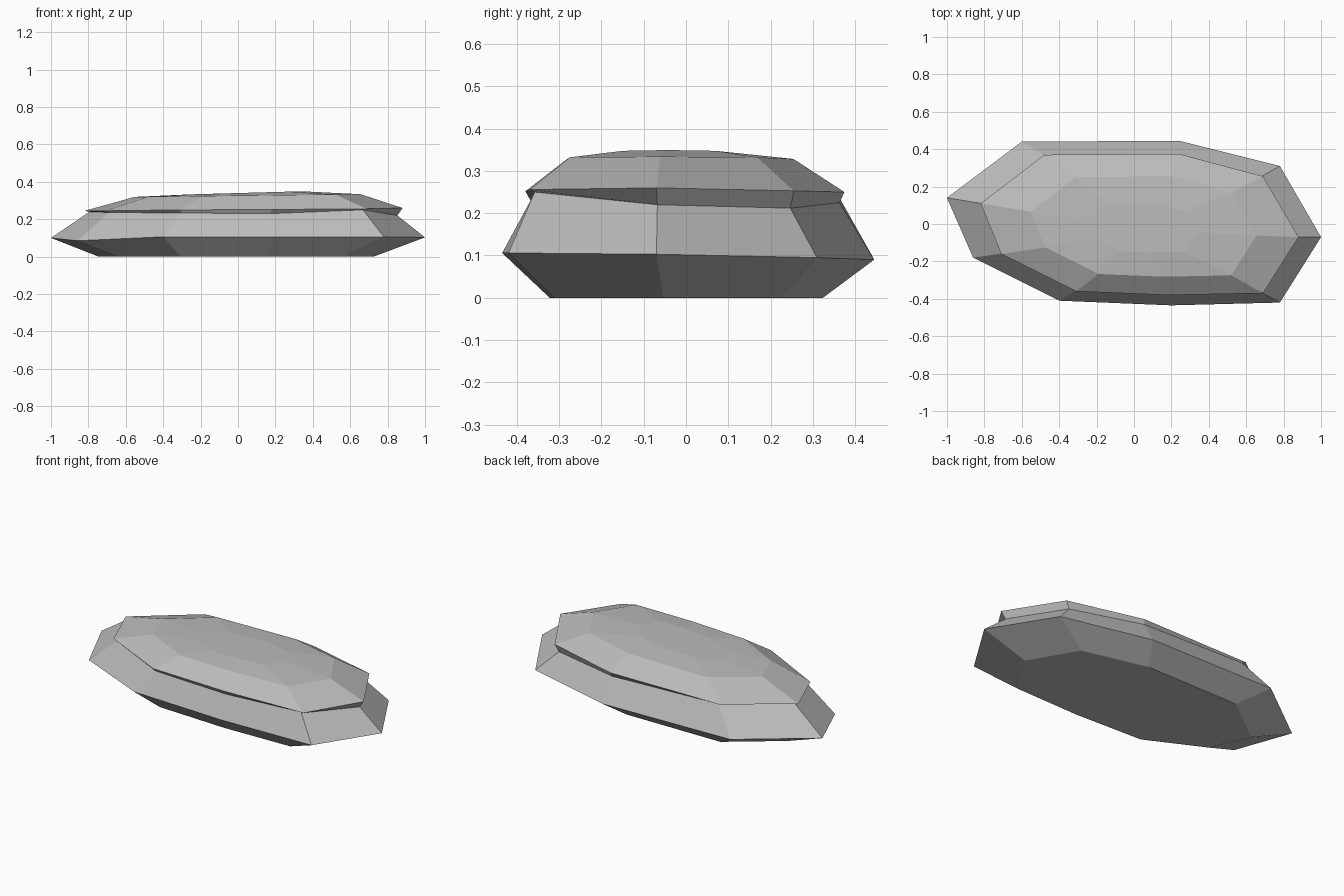
import bpy
import bmesh

cube = bpy.data.objects.get("Cube")
if cube:
    bpy.data.objects.remove(cube, do_unlink=True)

# Widest girdle of the rock, clockwise from its right tip
girdle = [(-1, .14, .1), (-.6, .44, .1), (.24, .445, .09), (.78, .31, .095),
          (1, -.07, .103), (.78, -.42, .106), (.2, -.435, .106),
          (-.4, -.41, .106), (-.86, -.18, .085)]
# Rim of the overhanging cap, and the height of the seam just under it
rim = [(-.82, .11, .245), (-.48, .37, .25), (.24, .375, .25), (.69, .255, .253),
       (.88, -.07, .26), (.69, -.37, .256), (.18, -.38, .252),
       (-.31, -.36, .25), (-.71, -.16, .245)]
seam_heights = [.24, .245, .225, .212, .22, .25, .23, .233, .236]


def shrink(ring, scale, dx, dy, height, slope=0):
    """Scaled copy of a ring, laid on a plane that rises along x."""
    return [(x * scale + dx, y * scale + dy, height + slope * (x * scale + dx))
            for x, y, z in ring]


base = shrink(girdle, .735, -.01, -.003, 0)
seam = [(x * .968, y * .968, h) for (x, y, z), h in zip(rim, seam_heights)]
shoulder = shrink(rim, .71, .03, -.012, .326, .012)
crown = shrink(rim, .35, .03, -.02, .34, .028)

stone = bpy.data.materials.new("stone grey")
stone.use_nodes = True
grey = (.5, .5, .5, 1)
stone.diffuse_color = grey
shader = stone.node_tree.nodes["Principled BSDF"]
shader.inputs["Base Color"].default_value = grey
shader.inputs["Roughness"].default_value = .9

# Loft the rings into one closed, flat-shaded rock
bm = bmesh.new()
rings = [[bm.verts.new(p) for p in ring]
         for ring in (base, girdle, seam, rim, shoulder, crown)]
for low, high in zip(rings, rings[1:]):
    for i in range(len(low)):
        j = (i + 1) % len(low)
        bm.faces.new((low[i], low[j], high[j], high[i]))
bm.faces.new(rings[0])
bm.faces.new(rings[-1])
bmesh.ops.recalc_face_normals(bm, faces=bm.faces)

mesh = bpy.data.meshes.new("flat_rock")
bm.to_mesh(mesh)
bm.free()
mesh.materials.append(stone)
rock = bpy.data.objects.new("flat_rock", mesh)
bpy.context.collection.objects.link(rock)
